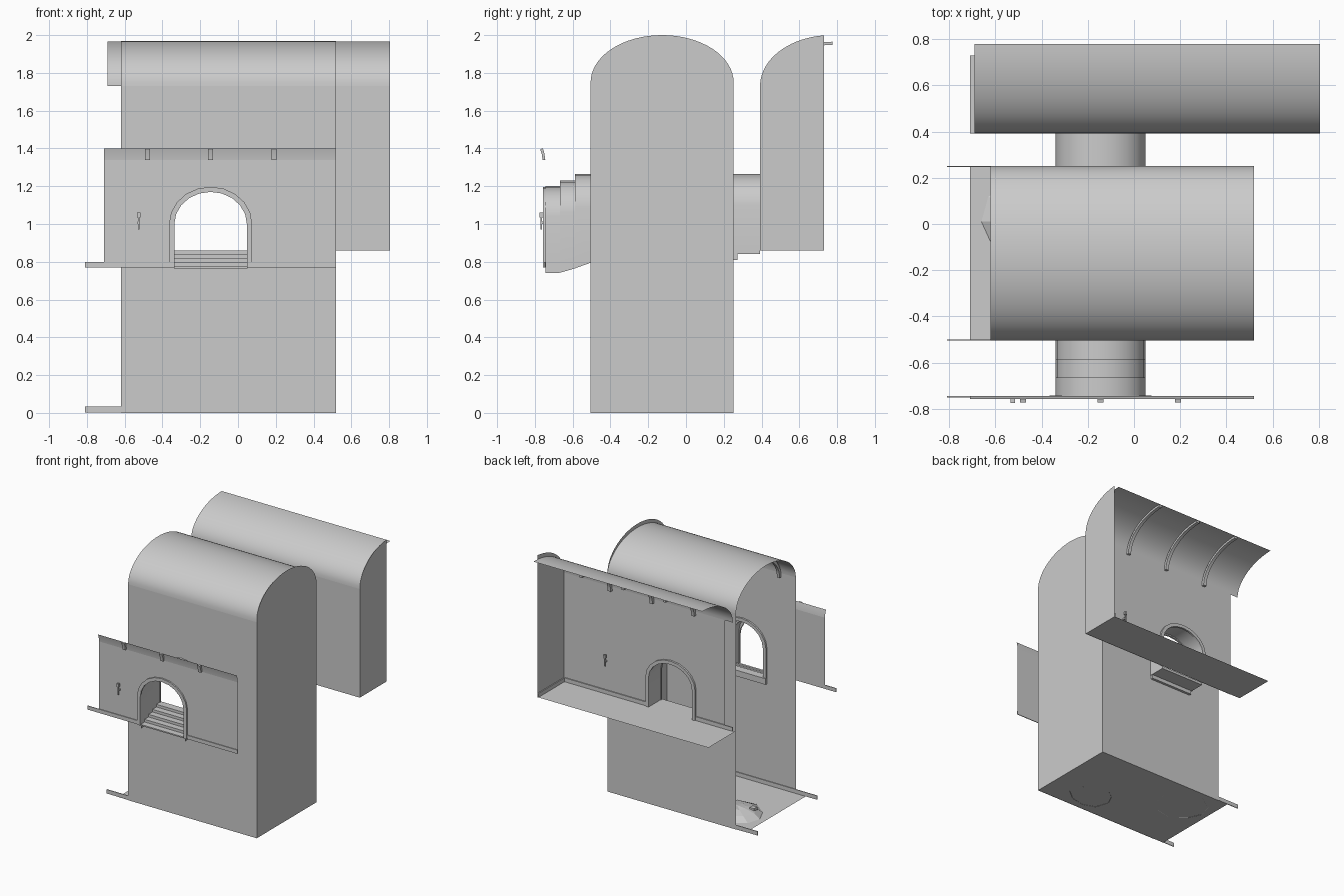
import bpy, bmesh, math, random

if "Cube" in bpy.data.objects:
    bpy.data.objects.remove(bpy.data.objects["Cube"])

random.seed(4)
DX, HW = -0.145, 0.195          # doorway centre and half width


def mesh(name, verts, faces, smooth=False):
    me = bpy.data.meshes.new(name)
    me.from_pydata(verts, [], faces)
    bm = bmesh.new()
    bm.from_mesh(me)
    bmesh.ops.recalc_face_normals(bm, faces=bm.faces)
    bm.to_mesh(me)
    bm.free()
    ob = bpy.data.objects.new(name, me)
    bpy.context.collection.objects.link(ob)
    if smooth:
        bpy.ops.object.select_all(action='DESELECT')
        ob.select_set(True)
        bpy.context.view_layer.objects.active = ob
        bpy.ops.object.shade_smooth_by_angle(angle=math.radians(35))
    return ob


def box(name, x0, x1, y0, y1, z0, z1):
    v = [(x, y, z) for x in (x0, x1) for y in (y0, y1) for z in (z0, z1)]
    return mesh(name, v, [(0, 1, 3, 2), (4, 6, 7, 5), (0, 4, 5, 1),
                          (2, 3, 7, 6), (0, 2, 6, 4), (1, 5, 7, 3)])


def loft(name, rows, smooth=False, closed=False):
    n = len(rows[0])
    faces = []
    for i in range(len(rows) - 1 + closed):
        a, b = i * n, (i + 1) % len(rows) * n
        faces += [(a + j, a + j + 1, b + j + 1, b + j) for j in range(n - 1)]
    return mesh(name, [p for r in rows for p in r], faces, smooth)


def sheet(name, pts, x0, x1, smooth=False):
    return loft(name, [[(x, y, z) for y, z in pts] for x in (x0, x1)], smooth)


def arc(cy, r, z, h, a0, a1, n):
    return [(cy + r * math.cos(math.radians(a0 + (a1 - a0) * i / n)),
             z + h * math.sin(math.radians(a0 + (a1 - a0) * i / n))) for i in range(n + 1)]


def door(hw, bottom, spring, top):
    return [(DX - hw, bottom)] + arc(DX, hw, spring, top - spring, 180, 0, 10) + [(DX + hw, bottom)]


# flat wall with an arched doorway
def door_wall(name, x0, x1, z0, z1, y, bottom, spring, top):
    l, r = DX - HW, DX + HW
    polys = [[(x0, z0), (l, z0), (l, z1), (x0, z1)],
             [(r, z0), (x1, z0), (x1, z1), (r, z1)],
             arc(DX, HW, spring, top - spring, 180, 0, 10) + [(r, z1), (l, z1)]]
    if bottom > z0:
        polys.append([(l, z0), (r, z0), (r, bottom), (l, bottom)])
    v, f = [], []
    for p in polys:
        f.append(tuple(range(len(v), len(v) + len(p))))
        v += [(x, y, z) for x, z in p]
    return mesh(name, v, f)


# solid band between two matching polylines; axis 0 is thick in x, axis 1 in y
def band(name, outer, inner, t0, t1, axis):
    def pt(p, t):
        return (t, p[0], p[1]) if axis == 0 else (p[0], t, p[1])
    rows = [[pt(p, t) for p in line] for line, t in
            ((outer, t0), (outer, t1), (inner, t1), (inner, t0))]
    n = len(outer)
    ob = loft(name, rows, True, True)
    bm = bmesh.new()
    bm.from_mesh(ob.data)
    bm.verts.ensure_lookup_table()
    for e in (0, n - 1):
        bm.faces.new([bm.verts[e + k * n] for k in range(4)])
    bmesh.ops.recalc_face_normals(bm, faces=bm.faces)
    bm.to_mesh(ob.data)
    bm.free()


def frame(name, y0, y1, bottom, spring, top):
    band(name, door(HW + 0.025, bottom, spring, top + 0.027),
         door(HW - 0.003, bottom, spring, top), y0, y1, 1)


def torch(name, x, y, z, s):
    box(name + "_bracket", x - .006, x + .006, y, y + s * .02, z, z + .012)
    box(name + "_handle", x - .004, x + .004, y + s * .017, y + s * .025, z - .03, z + .04)
    box(name + "_cup", x - .009, x + .009, y + s * .013, y + s * .03, z + .035, z + .06)


# main hall: shell, end wall and floor
Y0, Y1, YC = -0.505, 0.252, -0.1265
R = (Y1 - Y0) / 2
sheet("hall_vault", arc(YC, R, 1.73, 0.24, 180, 0, 32), -0.62, 0.52, True)
door_wall("hall_front_wall", -0.62, 0.52, 0, 1.73, Y0, 0.83, 1.09, 1.265)
door_wall("hall_back_wall", -0.62, 0.52, 0, 1.73, Y1, 0.85, 1.1, 1.265)
end = [(Y0, 0)] + arc(YC, R, 1.75, 0.25, 180, 0, 32) + [(Y1, 0)]
mesh("hall_end_wall", [(0.52, y, z) for y, z in end], [tuple(range(len(end)))])
mesh("hall_floor", [(-.71, Y0, .002), (.52, Y0, .002), (.52, Y1, .002), (-.71, Y1, .002)], [(0, 1, 2, 3)])

# skirting boards in the hall
box("hall_skirting_front", -0.81, 0.52, Y0, Y0 + 0.006, 0.003, 0.035)
box("hall_skirting_back", -0.81, 0.52, Y1 - 0.006, Y1, 0.003, 0.035)
box("hall_skirting_end", 0.512, 0.52, Y0, Y1, 0.003, 0.035)

# vault ribs in the hall
for i, x in enumerate((-0.48, -0.145, 0.19)):
    band(f"hall_rib_{i}", arc(YC, R - .002, 1.70, 0.268, 180, 0, 24),
         arc(YC, R - .022, 1.70, 0.245, 180, 0, 24), x - .012, x + .012, 0)

# doorway trim on the hall walls
frame("hall_front_door_frame", Y0, Y0 + 0.014, 0.83, 1.09, 1.255)
frame("hall_back_door_frame", Y1 - 0.014, Y1, 0.85, 1.1, 1.255)
box("hall_front_sill", DX - .22, DX + .22, Y0, Y0 + .02, 0.81, 0.858)
box("hall_back_sill", DX - .19, DX + .19, Y1 - .02, Y1 + .02, 0.81, 0.86)

# low rubble mounds on the floor
for i, (cx, cy, r) in enumerate(((-0.46, 0.01, 0.22), (0.157, -0.31, 0.18))):
    n, rows = 9, []
    for k, h in ((1.0, 0.0), (0.7, 0.035), (0.3, 0.055)):
        ring = [(cx + r * k * random.uniform(.88, 1.04) * math.cos(math.pi + a * math.tau / n),
                 cy + r * k * random.uniform(.75, .95) * math.sin(math.pi + a * math.tau / n),
                 h * random.uniform(.85, 1.1) + 0.001) for a in range(n)]
        rows.append(ring + [ring[0]])
    rows.append([(cx, cy, 0.06)] * (n + 1))
    loft(f"rubble_mound_{i}", rows)
    box(f"rubble_stone_{i}", cx - .13, cx - .09, cy - .07, cy - .03, 0.02, 0.055)

# front passage: three stepped arches
rows = []
for y0, y1, b0, b1, s, t in ((-.745, -.667, .74, .742, 1.04, 1.2),
                             (-.667, -.588, .742, .765, 1.06, 1.23),
                             (-.588, Y0, .765, .795, 1.09, 1.265)):
    rows += [[(x, y, z) for x, z in door(HW, b, s, t)] for y, b in ((y0, b0), (y1, b1))]
loft("front_passage", rows, True)
stairs = [(-.747, .765)]
for i in range(5):
    y, z = -.747 + i * .05, .775 + i * .021
    stairs += [(y, z), (y + .05, z)]
sheet("front_stairs", stairs, DX - HW, DX + HW)

# back passage
loft("back_passage", [[(x, y, z) for x, z in door(HW, .84, 1.1, 1.265)] for y in (Y1, .392)], True)
box("back_passage_floor", DX - HW, DX + HW, Y1, .392, .84, .86)

# front gallery: wall, coving, ribs and skirting
YF = -0.745
door_wall("gallery_wall", -0.71, 0.52, 0.78, 1.34, YF, 0.78, 1.0, 1.175)
sheet("gallery_coving", [(YF, 1.34), (YF - .004, 1.37), (YF - .012, 1.4)], -0.71, 0.52, True)
for i, x in enumerate((-0.48, -0.145, 0.19)):
    band(f"gallery_rib_{i}", [(YF, 1.34), (YF - .004, 1.37), (YF - .012, 1.4)],
         [(YF - .014, 1.338), (YF - .018, 1.368), (YF - .027, 1.397)], x - .013, x + .013, 0)
frame("gallery_door_frame", YF - .012, YF + .003, 0.77, 1.0, 1.17)
box("gallery_skirting_left", -0.81, DX - .22, YF - .006, YF, 0.77, 0.8)
box("gallery_skirting_right", DX + .22, 0.52, YF - .006, YF, 0.77, 0.8)
torch("gallery_torch", -0.525, YF, 1.0, -1)

# back room: wall, half vault, end wall and floor
YB = 0.392
door_wall("back_room_wall", -0.62, 0.805, 0.86, 1.73, YB, 0.86, 1.1, 1.265)
sheet("back_room_vault", arc(.78, .388, 1.73, .237, 180, 90, 18), -0.69, 0.805, True)
prof = [(YB, .86)] + [p for p in arc(.77, .378, 1.73, .27, 180, 96, 18)] + [(.73, .86)]
mesh("back_room_end_wall", [(.805, y, z) for y, z in prof], [tuple(range(len(prof)))])
mesh("back_room_floor", [(-.71, YB, .862), (.805, YB, .862), (.805, .73, .862), (-.71, .73, .862)], [(0, 1, 2, 3)])
for i, x in enumerate((-0.35, 0.02, 0.39)):
    band(f"back_room_rib_{i}", arc(.775, .381, 1.70, .265, 180, 90, 14),
         arc(.775, .360, 1.70, .248, 180, 90, 14), x - .013, x + .013, 0)
frame("back_room_door_frame", YB, YB + .015, 0.862, 1.1, 1.255)
box("back_room_skirting_left", -0.69, DX - .22, YB, YB + .008, .862, .893)
box("back_room_skirting_right", DX + .22, 0.805, YB, YB + .008, .862, .893)
box("back_room_skirting_end", .797, .805, YB, .73, .862, .893)
torch("back_room_torch", 0.43, YB, 1.12, 1)
